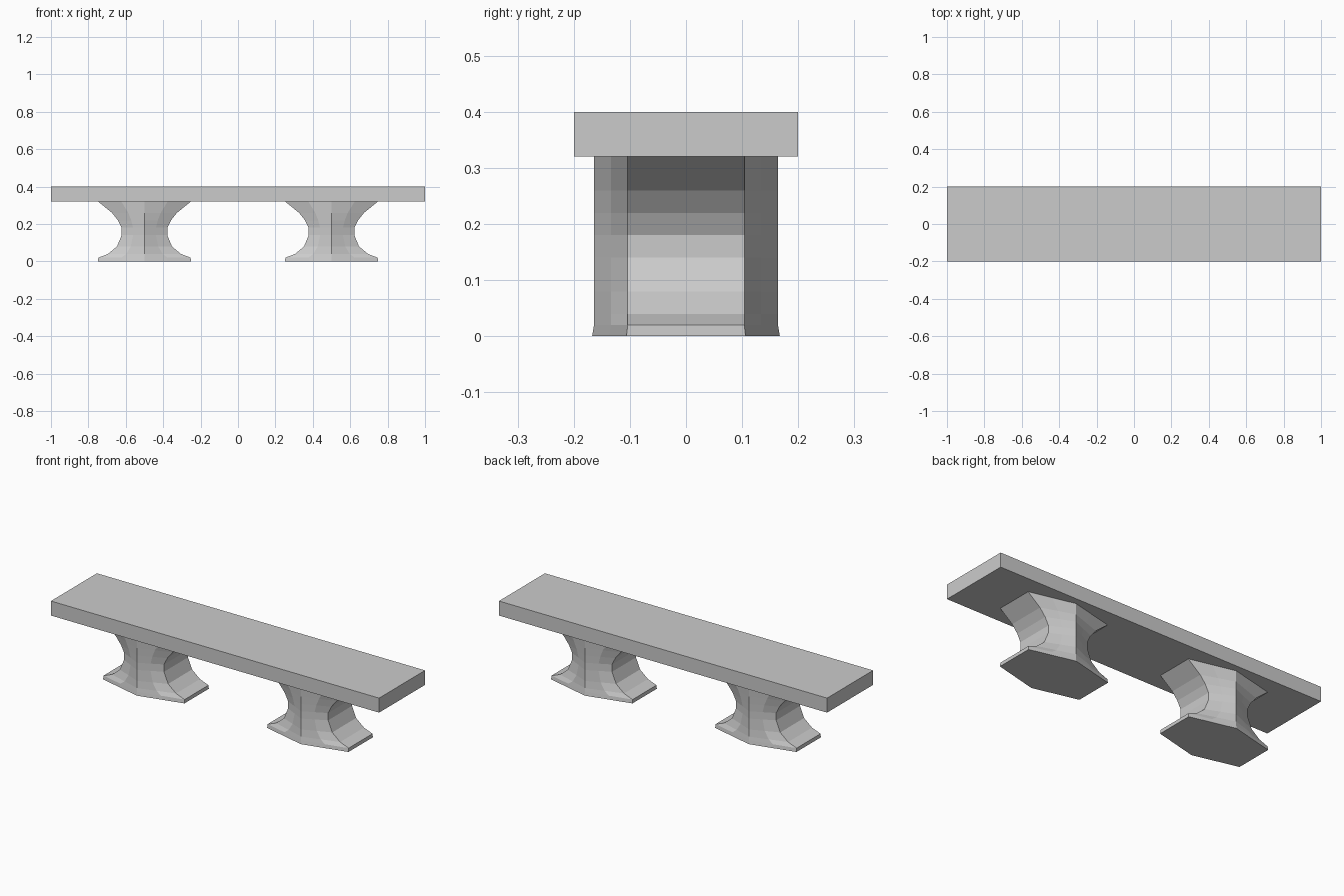
import bpy
import bmesh

if "Cube" in bpy.data.objects:
    bpy.data.objects.remove(bpy.data.objects["Cube"], do_unlink=True)

stone = bpy.data.materials.new("pale_grey_stone")
stone.use_nodes = True
GREY = (0.6, 0.6, 0.6, 1)
stone.diffuse_color = GREY
stone.node_tree.nodes["Principled BSDF"].inputs["Base Color"].default_value = GREY


def finish(bm, name, location):
    bmesh.ops.recalc_face_normals(bm, faces=bm.faces)
    mesh = bpy.data.meshes.new(name)
    bm.to_mesh(mesh)
    bm.free()
    mesh.materials.append(stone)
    obj = bpy.data.objects.new(name, mesh)
    obj.location = location
    bpy.context.collection.objects.link(obj)
    return obj


# Seat slab
bm = bmesh.new()
bmesh.ops.create_cube(bm, size=1)
bmesh.ops.scale(bm, vec=(2, 0.4, 0.08), verts=bm.verts)
finish(bm, "seat", (0, 0, 0.36))

# Pedestal profile: height, half width, depth scale
PROFILE = [(0, 0.248, 1.02), (0.02, 0.247, 1), (0.04, 0.195, 1),
           (0.08, 0.147, 1), (0.14, 0.122, 1), (0.18, 0.122, 1),
           (0.22, 0.142, 1), (0.26, 0.174, 1), (0.32, 0.248, 1)]
SIDE_Y, RIDGE_Y = 0.104, 0.164
MID_Y = (SIDE_Y + RIDGE_Y) / 2


def hexagon_ring(bm, z, w, depth):
    """Six-sided section whose sloping sides have a middle point."""
    quarter = [(1, SIDE_Y), (0.5, MID_Y), (0, RIDGE_Y), (-0.5, MID_Y), (-1, SIDE_Y)]
    outline = quarter + [(-x, -y) for x, y in quarter]
    return [bm.verts.new((x * w, y * depth, z)) for x, y in outline]


# Waisted hexagonal pedestals
for name, x in (("left_pedestal", 0.5), ("right_pedestal", -0.5)):
    bm = bmesh.new()
    rings = [hexagon_ring(bm, *level) for level in PROFILE]
    for low, high in zip(rings, rings[1:]):
        for i in range(len(low)):
            j = (i + 1) % len(low)
            bm.faces.new((low[i], low[j], high[j], high[i]))
    bm.faces.new(rings[0])
    bm.faces.new(rings[-1])
    finish(bm, name, (x, 0, 0))
